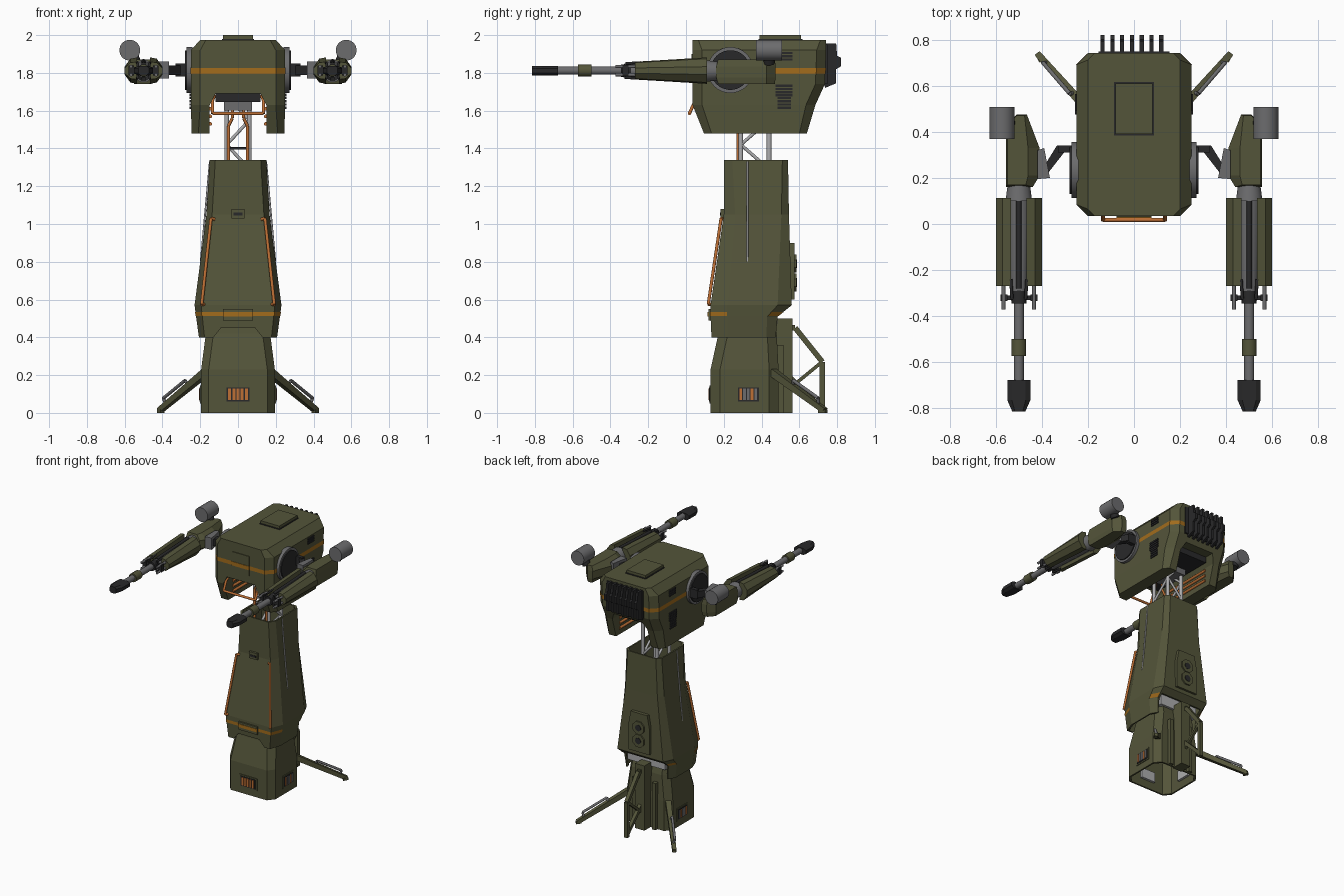
import bpy, bmesh, math
from mathutils import Vector, Matrix

if "Cube" in bpy.data.objects:
    bpy.data.objects.remove(bpy.data.objects["Cube"])


def material(name, r, g, b):
    m = bpy.data.materials.new(name)
    m.diffuse_color = (r, g, b, 1)
    m.use_nodes = True
    m.node_tree.nodes["Principled BSDF"].inputs["Base Color"].default_value = m.diffuse_color
    return m


OLIVE = material("olive paint", 0.088, 0.09, 0.042)
AMBER = material("amber stripe", 0.36, 0.15, 0.012)
ORANGE = material("orange tube", 0.52, 0.16, 0.035)
DARK = material("dark rubber", 0.022, 0.022, 0.023)
GREY = material("grey metal", 0.15, 0.15, 0.155)
LIGHT = material("light metal", 0.42, 0.42, 0.43)


def finish(name, bm, mat, mirror=False, smooth=False):
    bmesh.ops.recalc_face_normals(bm, faces=bm.faces)
    me = bpy.data.meshes.new(name)
    bm.to_mesh(me)
    bm.free()
    me.materials.append(mat)
    ob = bpy.data.objects.new(name, me)
    bpy.context.collection.objects.link(ob)
    if mirror:
        ob.modifiers.new("mirror", 'MIRROR')
    if smooth:
        bpy.context.view_layer.objects.active = ob
        ob.select_set(True)
        bpy.ops.object.shade_smooth_by_angle(angle=math.radians(35))
        ob.select_set(False)
    return ob


def loft(name, rings, mat, mirror=False, caps=True, faces=None):
    """Skin rings of equal point count; faces picks which sides to keep."""
    bm = bmesh.new()
    vs = [[bm.verts.new(p) for p in r] for r in rings]
    n = len(vs[0])
    for a, b in zip(vs, vs[1:]):
        for i in (faces if faces is not None else range(n)):
            j = (i + 1) % n
            bm.faces.new((a[i], a[j], b[j], b[i]))
    if caps:
        bm.faces.new(vs[0])
        bm.faces.new(vs[-1])
    return finish(name, bm, mat, mirror)


def prism(name, pts, axis, a, b, mat, mirror=False):
    """Extrude a 2D outline along axis: x uses (y,z), y uses (x,z), z uses (x,y)."""
    def at(p, t):
        p = list(p)
        p.insert("xyz".index(axis), t)
        return p
    return loft(name, [[at(p, a) for p in pts], [at(p, b) for p in pts]], mat, mirror)


def box(name, x0, x1, y0, y1, z0, z1, mat, mirror=False):
    return prism(name, [(x0, y0), (x1, y0), (x1, y1), (x0, y1)], 'z', z0, z1, mat, mirror)


def tube(name, pts, r, mat, mirror=False, n=12, r2=None):
    """Chain of round (or n-sided) rods through the points."""
    bm = bmesh.new()
    for p, q in zip(pts, pts[1:]):
        p, q = Vector(p), Vector(q)
        rot = (q - p).to_track_quat('Z', 'Y').to_matrix().to_4x4()
        m = Matrix.Translation((p + q) / 2) @ rot @ Matrix.Rotation(math.pi / n, 4, 'Z')
        bmesh.ops.create_cone(bm, cap_ends=True, segments=n, radius1=r,
                              radius2=r if r2 is None else r2, depth=(q - p).length, matrix=m)
    return finish(name, bm, mat, mirror, smooth=n > 8)


def ring(hx, y0, y1, cx, cf, cb, z):
    """Chamfered rectangle; sides: 0 fl, 1 front, 2 fr, 3 right, 4 br, 5 back, 6 bl, 7 left."""
    return [Vector((x, y, z)) for x, y in (
        (-hx, y0 + cf), (cx - hx, y0), (hx - cx, y0), (hx, y0 + cf),
        (hx, y1 - cb), (hx - cx, y1), (cx - hx, y1), (-hx, y1 - cb))]


def shrunk(spec, d, dz):
    """Rings of an inner bore, wall thickness d, each ring shifted by dz."""
    return [ring(s[0] - d, s[1] + d, s[2] - d, *s[3:6], s[6] + k) for s, k in zip(spec, dz)]


def band(name, spec, z0, z1, grow, faces):
    """Painted stripe that follows a lofted body between two heights."""
    out = []
    for z in (z0, z1):
        a, b = next((a, b) for a, b in zip(spec, spec[1:]) if a[6] <= z <= b[6])
        t = (z - a[6]) / (b[6] - a[6])
        v = [p + (q - p) * t for p, q in zip(a, b)]
        out.append(ring(v[0] + grow, v[1] - grow, v[2] + grow, *v[3:]))
    return loft(name, out, AMBER, caps=False, faces=faces)


def carve(ob, cutters):
    for c in cutters:
        m = ob.modifiers.new("cut", 'BOOLEAN')
        m.operation, m.solver, m.object = 'DIFFERENCE', 'EXACT', c
    dg = bpy.context.evaluated_depsgraph_get()
    me = bpy.data.meshes.new_from_object(ob.evaluated_get(dg))
    ob.modifiers.clear()
    ob.data = me
    for c in cutters:
        bpy.data.objects.remove(c)


# Base pedestal, open below, with rear spine
base = [(.195, .13, .49, .04, .05, .05, 0), (.195, .13, .49, .04, .05, .05, .23),
        (.17, .172, .48, .04, .05, .05, .42), (.165, .18, .46, .04, .05, .05, .5)]
carve(loft("base", [ring(*s) for s in base], OLIVE),
      [loft("base_bore", shrunk(base, .012, (-.02, 0, 0, -.012)), OLIVE)])
box("base_spine", -.04, .04, .47, .565, 0, .5, OLIVE)
box("base_rear_rib", .07, .1, .48, .515, 0, .36, OLIVE, True)
box("rear_mechanism", -.16, .16, .4, .485, .47, .56, LIGHT)


# Base vents: frame, dark inset, slats, light back box inside
def vent(name, place, mirror, slats):
    def part(n, u0, u1, d0, d, z0, z1, mat):
        box(name + n, *place(u0, u1, d0, d), z0, z1, mat, mirror)
    part("_frame", -.075, .075, 0, .005, .05, .145, OLIVE)
    part("_inset", -.062, .062, 0, .008, .06, .135, DARK)
    part("_duct", -.06, .06, -.03, -.011, .06, .135, LIGHT)
    for i, mat in enumerate(slats):
        u = -.044 + i * .022
        part("_slat", u - .008, u + .008, 0, .012, .067, .128, mat)


vent("front_vent", lambda a, b, c, d: (a, b, .13 - d, .13 - c), False, [ORANGE] * 5)
vent("side_vent", lambda a, b, c, d: (.195 + c, .195 + d, .33 + a * .9, .33 + b * .9), True,
     [ORANGE, GREY, GREY, ORANGE, GREY])

# Hollow column
col = [(.207, .135, .475, .03, .085, .05, .4), (.222, .13, .485, .033, .09, .055, .51),
       (.23, .13, .56, .035, .09, .075, .57), (.167, .2, .545, .03, .06, .04, 1.05),
       (.15, .2, .54, .03, .045, .03, 1.34)]
column = loft("column", [ring(*s) for s in col], OLIVE)
carve(column, [loft("column_bore", shrunk(col, .012, (-.02, 0, 0, 0, .02)), OLIVE),
               prism("column_notch", [(-.13, .37), (.13, .37), (.13, .4), (.09, .45),
                                      (-.09, .45), (-.13, .4)], 'y', 0, .3, OLIVE),
               box("rear_notch", -.175, .175, .44, .7, .3, .535, OLIVE)])
band("column_stripe", col, .512, .535, .002, (0, 1, 2))
band("column_stripe_rear", col, .512, .535, .002, (4, 6))
box("column_front_plate", -.08, .08, .118, .14, .49, .55, OLIVE)
box("column_plate_stripe", -.08, .08, .115, .12, .51, .535, AMBER)
box("column_latch", -.035, .035, .183, .21, 1.03, 1.08, OLIVE)
box("column_latch_slot", -.025, .025, .18, .19, 1.045, 1.06, DARK)
tube("column_handrail", [(.125, .198, 1.025), (.143, .186, 1.03), (.192, .118, .575), (.18, .135, .575)],
     .0085, ORANGE, True)
tube("column_side_strip", [(.149, .325, 1.33), (.197, .325, .8)], .005, LIGHT, True)

# Rear access panel with two round ports
prism("rear_panel", [(-.09, .6), (.09, .6), (.09, .8), (.07, .9), (-.07, .9), (-.09, .8)], 'y', .535, .575, OLIVE)
for z in (.69, .79):
    tube("port_ring", [(0, .57, z), (0, .585, z)], .052, OLIVE, n=8)
    tube("port", [(0, .58, z), (0, .588, z)], .024, DARK)

# Stabiliser legs: two splayed, one central frame
tube("side_leg", [(.17, .46, .215), (.415, .735, .012)], .028, OLIVE, True, 4, .02)
prism("side_foot", [(.39, .72), (.41, .7), (.43, .735), (.41, .75)], 'z', 0, .018, OLIVE, True)
tube("side_leg_grip", [(.262, .568, .14), (.28, .567, .172), (.395, .7, .078), (.38, .7, .042)],
     .009, GREY, True)
tube("rear_leg_frame", [(0, .55, .45), (0, .578, .45), (0, .722, .27), (0, .722, 0)], .02, OLIVE, n=4)
tube("rear_leg_brace", [(0, .55, .13), (0, .72, .27)], .013, OLIVE, n=4)
tube("rear_leg_lower", [(0, .55, .19), (0, .725, .02)], .018, OLIVE, n=4)

# Lift mast: posts and cross bracing
tube("mast_post_front", [(.06, .29, .5), (.06, .29, 1.68)], .013, LIGHT, True)
tube("mast_post_rear", [(.06, .44, .5), (.06, .44, 1.68)], .013, LIGHT, True)
zig = [.9 + .13 * i for i in range(7)]
tube("mast_side_brace", [(.06, (.29, .44)[i % 2], z) for i, z in enumerate(zig)], .009, LIGHT, True)
tube("mast_rear_brace", [((-.06, .06)[i % 2], .44, z) for i, z in enumerate(zig)], .009, LIGHT)
tube("mast_front_bar", [(-.06, .29, 1.4), (.06, .29, 1.4)], .007, DARK)
tube("mast_cable", [(.05, .275, 1.3), (.05, .275, 1.52), (.03, .27, 1.56), (.03, .27, 1.62)], .008, ORANGE, True)
box("mast_head_mount", -.12, .12, .12, .64, 1.645, 1.7, DARK)
box("mast_turntable", -.075, .075, .26, .47, 1.6, 1.65, GREY)

# Head: chamfered housing with a channel cut through below
head = [(.245, .095, .64, .035, .04, .04, 1.48), (.25, .035, .685, .05, .05, .05, 1.63),
        (.25, .035, .735, .05, .05, .05, 1.74), (.25, .035, .742, .05, .05, .05, 1.92),
        (.2, .035, .742, .03, .03, .03, 1.975)]
housing = loft("head_housing", [ring(*s) for s in head], OLIVE)
carve(housing, [prism("channel", [(-.15, 1.4), (.15, 1.4), (.15, 1.63), (.12, 1.69),
                                  (-.12, 1.69), (-.15, 1.63)], 'y', -.2, 1, OLIVE)])
band("head_stripe", head, 1.795, 1.825, .002, range(8))
box("head_front_plate", -.075, .075, .03, .04, 1.75, 1.9, OLIVE)
box("head_plate_stripe", -.075, .075, .027, .032, 1.795, 1.825, AMBER)
box("roof_hatch", -.08, .08, .39, .61, 1.97, 2.0, OLIVE)
box("roof_hatch_seal", -.086, .086, .384, .616, 1.97, 1.98, DARK)
tube("front_guard", [(.125, .07, 1.68), (.135, .05, 1.655), (.135, .018, 1.585), (-.135, .018, 1.585),
                     (-.135, .05, 1.655), (-.125, .07, 1.68)], .009, ORANGE)
for z in (1.53, 1.57, 1.61):
    tube("inner_pipe", [(.147, .15, z), (.147, .6, z)], .01, ORANGE, True)

# Louvred side grilles
for y0, y1, z0, count in ((.475, .565, 1.675, 4), (.485, .555, 1.61, 4), (.49, .565, 1.865, 3)):
    for i in range(count):
        z = z0 + i * .017
        box("side_louvre", .235, .257, y0, y1, z, z + .012, DARK, True)

# Rear cooling fins
box("fin_plate", -.155, .155, .7, .748, 1.74, 1.95, DARK)
for i in range(7):
    x = -.1365 + i * .0425
    prism("cooling_fin", [(.72, 1.955), (.795, 1.955), (.8, 1.89), (.82, 1.88), (.82, 1.835),
                          (.795, 1.82), (.795, 1.745), (.735, 1.72)], 'x', x - .009, x + .009, DARK)

# Shoulder discs and arm linkages
tube("shoulder_rim", [(.24, .235, 1.815), (.272, .235, 1.815)], .122, GREY, True, 28)
tube("shoulder_disc", [(.26, .235, 1.815), (.28, .235, 1.815)], .105, DARK, True, 28)
box("arm_hinge", .27, .33, .31, .34, 1.78, 1.85, DARK, True)
prism("arm_link", [(.31, .34), (.335, .34), (.4, .235), (.378, .215), (.3, .315)], 'z', 1.79, 1.84, DARK, True)
prism("arm_mount", [(.365, .2), (.42, .195), (.42, .32), (.39, .33)], 'z', 1.77, 1.86, GREY, True)

# Weapon pods: body slopes down on its inner side
outer = [(.465, .475), (.51, .475), (.556, .425), (.556, .16), (.44, .16), (.41, .21), (.41, .33)]
upper = [(.475, .47), (.51, .47), (.55, .425), (.55, .17), (.47, .17), (.46, .21), (.46, .33)]
loft("pod_body", [[(x, y, z) for x, y in o] for o, z in
                  ((upper, 1.742), (outer, 1.775), (outer, 1.835), (upper, 1.872))], OLIVE, True)
tube("pod_sensor", [(.573, .37, 1.92), (.573, .508, 1.92)], .055, GREY, True, 24)
tube("pod_sensor_foot", [(.54, .44, 1.85), (.56, .44, 1.9)], .03, DARK, True)
tube("gun_neck", [(.5, .17, 1.81), (.5, .1, 1.81)], .05, GREY, True, 12, .06)
tube("gun_core", [(.5, .12, 1.81), (.5, -.29, 1.81)], .052, GREY, True, 12, .036)
tube("gun_core_rail", [(.5, .1, 1.862), (.5, -.28, 1.845)], .012, DARK, True)
shell = [(.034, 1), (.07, .9), (.1, .3), (.1, -.3), (.07, -.9), (.034, -1)]
for side in (-1, 1):
    loft("gun_shroud", [[(.5 + side * u, y, 1.812 + v * h) for u, v in shell]
                        for y, h in ((.112, .07), (-.27, .047))], OLIVE, True)
    box("gun_clamp_lug", .5 + side * .065 - .015, .5 + side * .065 + .015, -.335, -.305, 1.785, 1.84, DARK, True)
    for dz in (-.022, .022):
        tube("gun_rod", [(.5 + side * .066, -.26, 1.812 + dz), (.5 + side * .066, -.372, 1.812 + dz)],
             .009, GREY, True)
    tube("gun_loop", [(.5 + side * .035, -.24, 1.855), (.5 + side * .03, -.32, 1.85), (.5 + side * .03, -.325, 1.775),
                      (.5 + side * .035, -.24, 1.77)], .007, DARK, True)
box("gun_clamp", .43, .57, -.33, -.31, 1.795, 1.83, DARK, True)
tube("gun_collar", [(.5, -.28, 1.812), (.5, -.345, 1.812)], .034, DARK, True)
tube("gun_barrel", [(.5, -.28, 1.812), (.5, -.69, 1.812)], .022, GREY, True, 16)
tube("barrel_sleeve", [(.5, -.5, 1.812), (.5, -.572, 1.812)], .033, OLIVE, True)
octo = [(1, .5), (.6, 1), (-.6, 1), (-1, .5), (-1, -.5), (-.6, -1), (.6, -1), (1, -.5)]
loft("muzzle", [[(.5 + u * w, y, 1.812 + v * .025) for u, v in octo]
                for y, w in ((-.678, .05), (-.765, .05), (-.815, .028))], DARK, True)
